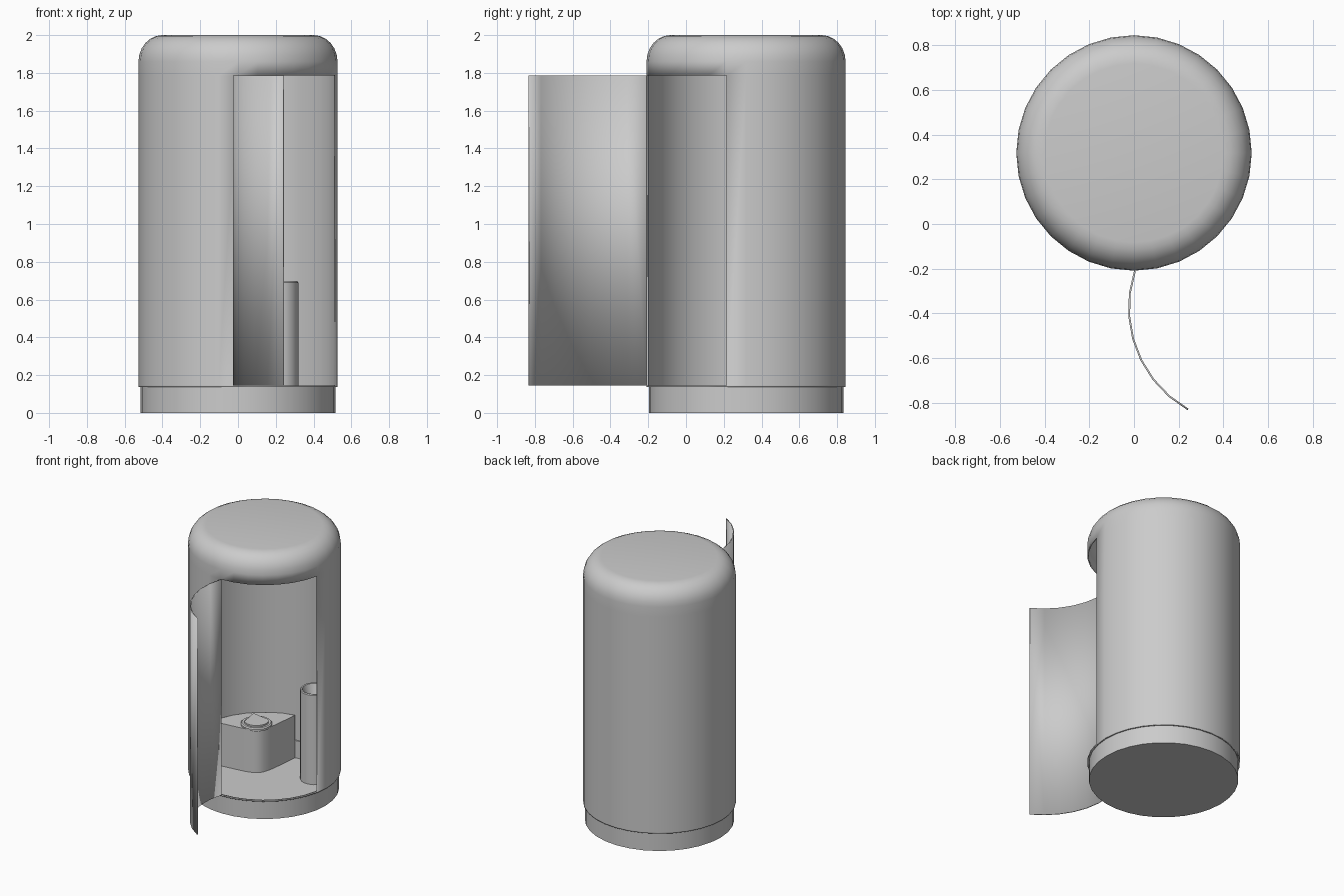
import bpy, bmesh
from math import sin, cos, pi, radians
from mathutils import Matrix, Vector

if "Cube" in bpy.data.objects:
    bpy.data.objects.remove(bpy.data.objects["Cube"])

CY = 0.318          # cabin axis is at x = 0, y = CY
N = 32              # sides of the round shell
R = 0.527


def finish(name, bm, smooth=True):
    me = bpy.data.meshes.new(name)
    bm.to_mesh(me)
    bm.free()
    ob = bpy.data.objects.new(name, me)
    bpy.context.collection.objects.link(ob)
    if smooth:
        bpy.ops.object.select_all(action='DESELECT')
        ob.select_set(True)
        bpy.context.view_layer.objects.active = ob
        bpy.ops.object.shade_smooth_by_angle(angle=radians(35))
    return ob


def lathe(name, profile, center, n=N, skip=None, arc=None, caps=(), matrix=None):
    """Spin (radius, z) points about a vertical axis; skip(i, j) leaves faces out."""
    bm = bmesh.new()
    cols = range(arc + 1) if arc else range(n)
    rings = [[bm.verts.new((center[0] + r * cos(-pi / 2 + 2 * pi * i / n),
                            center[1] + r * sin(-pi / 2 + 2 * pi * i / n), z))
              for i in cols] for r, z in profile]
    for j in range(len(rings) - 1):
        for i in range(arc or n):
            if skip and skip(i, j):
                continue
            k = i + 1 if arc else (i + 1) % n
            bm.faces.new((rings[j][i], rings[j][k], rings[j + 1][k], rings[j + 1][i]))
    if 'start' in caps:
        bm.faces.new(rings[0][::-1])
    if 'end' in caps:
        bm.faces.new(rings[-1])
    if matrix:
        bm.transform(matrix)
    return finish(name, bm)


def prism(name, outline, z0, z1):
    bm = bmesh.new()
    lo = [bm.verts.new((x, y + CY, z0)) for x, y in outline]
    hi = [bm.verts.new((x, y + CY, z1)) for x, y in outline]
    bm.faces.new(lo[::-1])
    bm.faces.new(hi)
    for i in range(len(lo)):
        k = (i + 1) % len(lo)
        bm.faces.new((lo[i], lo[k], hi[k], hi[i]))
    bmesh.ops.recalc_face_normals(bm, faces=bm.faces)
    return finish(name, bm)


def thicken(ob, t):
    m = ob.modifiers.new("thickness", 'SOLIDIFY')
    m.thickness, m.offset = t, -1


# Round shell with rounded roof and a doorway seven facets wide
DOOR = 7
dome = [(0.40 + 0.127 * cos(a), 1.86 + 0.14 * sin(a))
        for a in [pi / 2 * k / 6 for k in range(7)]]
shell = lathe("cabin_shell", [(R, 0.137), (R, 0.145), (R, 1.785)] + dome, (0, CY),
              skip=lambda i, j: j == 1 and i < DOOR, caps=('end',))
thicken(shell, 0.01)

# Curved door swung open about its hinge at the front
hinge = Vector((0, CY - R, 0))
swing = (Matrix.Translation(hinge) @ Matrix.Rotation(radians(-108.4), 4, 'Z')
         @ Matrix.Translation(-hinge))
door = lathe("door", [(R, 0.145), (R, 1.785)], (0, CY), arc=DOOR, matrix=swing)
thicken(door, 0.008)

# Hollow base tray with a low floor
lathe("base_tray", [(0.515, 0), (0.515, 0.137), (0.522, 0.137), (0.522, 0.143),
                    (0.507, 0.143), (0.507, 0.012)], (0, CY), caps=('start', 'end'))

# Standing column with a funnel-shaped top
lathe("urinal_column", [(0.103, 0.004), (0.103, 0.69), (0.098, 0.697), (0.088, 0.695),
                        (0.06, 0.6), (0.03, 0.52)], (0.216, CY + 0.30), n=24,
      caps=('start', 'end'))

# Toilet block in the back left, symmetric about its diagonal
half = [(-0.09, 0.497), (-0.10, 0.40), (-0.112, 0.29), (-0.12, 0.235), (-0.135, 0.185)]
wall = [(0.508 * cos(radians(a)), 0.508 * sin(radians(a))) for a in range(160, 109, -10)]
outline = half + [(-0.155, 0.155)] + [(-y, -x) for x, y in half[::-1]] + wall
prism("toilet_block", outline, 0.004, 0.336)

# Seat ring and pear-shaped lid
seat = (-0.225, CY + 0.225)
lathe("toilet_seat", [(0.108, 0.33), (0.108, 0.345), (0.10, 0.353), (0.085, 0.353),
                      (0.08, 0.345)], seat, n=24, caps=('start', 'end'))
lid = []
for k in range(24):
    a = 2 * pi * k / 24
    u, v = 0.085 * cos(a), 0.085 * sin(a)
    if u < 0:                       # narrower towards the wall
        u, v = u * 1.3, v * (1 - 0.55 * min(1, -u / 0.06))
    c = 0.7071
    lid.append((-0.225 + c * u + c * v, 0.225 - c * u + c * v))
prism("toilet_lid", lid, 0.34, 0.365)
